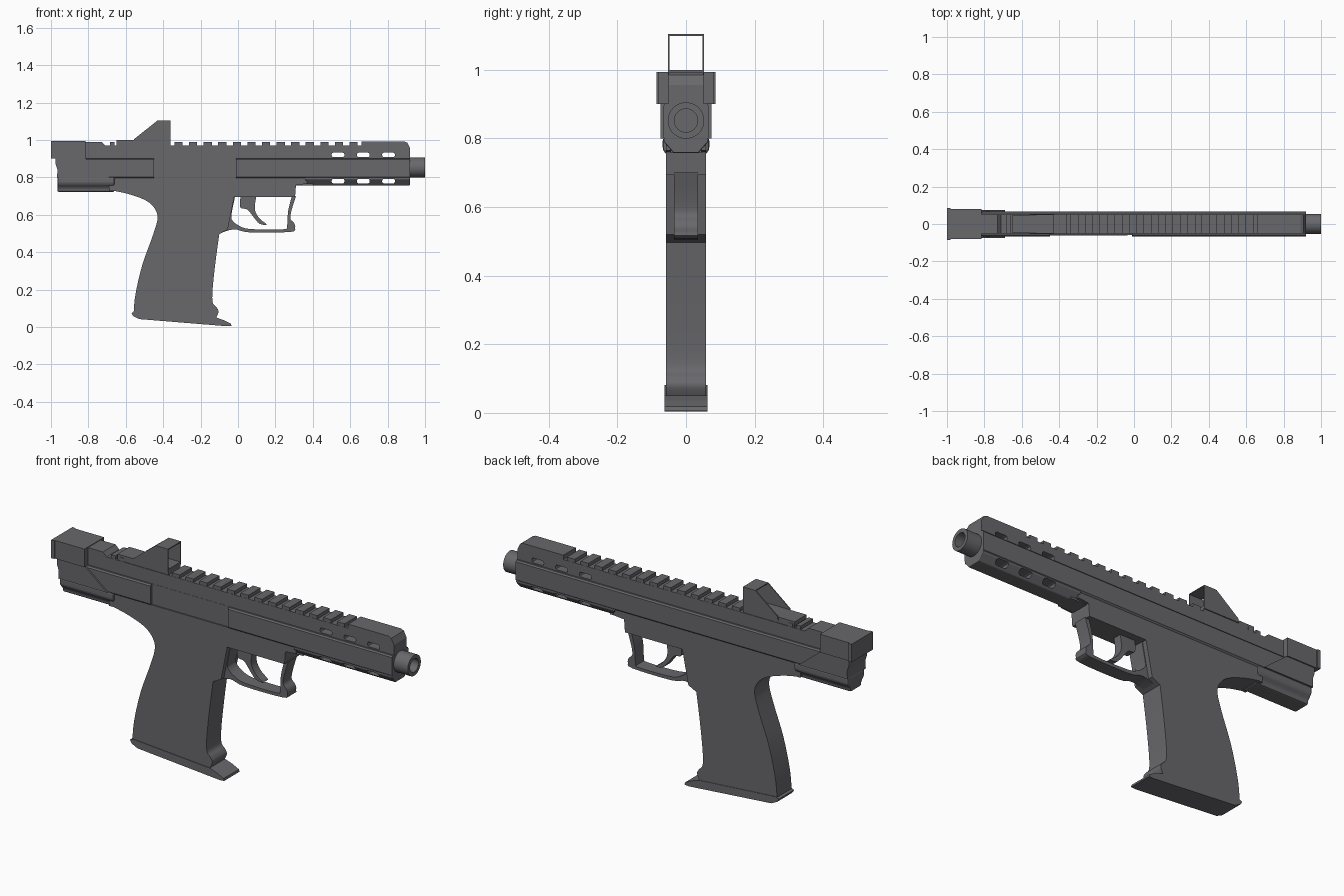
import bpy, bmesh
from mathutils import Vector

if "Cube" in bpy.data.objects:
    bpy.data.objects.remove(bpy.data.objects["Cube"], do_unlink=True)

steel = bpy.data.materials.new("dark_grey")
steel.use_nodes = True
GREY = (0.14, 0.138, 0.15, 1)
steel.diffuse_color = GREY
steel.node_tree.nodes["Principled BSDF"].inputs["Base Color"].default_value = GREY


def extrude(name, ring, shift, bevel=0):
    """Extrude a closed ring of 3D points along a vector."""
    bm = bmesh.new()
    face = bm.faces.new([bm.verts.new(p) for p in ring])
    out = bmesh.ops.extrude_face_region(bm, geom=[face])
    bmesh.ops.translate(bm, vec=shift, verts=[g for g in out["geom"] if isinstance(g, bmesh.types.BMVert)])
    bmesh.ops.recalc_face_normals(bm, faces=bm.faces)
    mesh = bpy.data.meshes.new(name)
    bm.to_mesh(mesh)
    bm.free()
    mesh.materials.append(steel)
    ob = bpy.data.objects.new(name, mesh)
    bpy.context.collection.objects.link(ob)
    if bevel:
        mod = ob.modifiers.new("edge", "BEVEL")
        mod.width, mod.segments = bevel, 2
        apply(ob, mod)
    return ob


def apply(ob, mod):
    select(ob)
    bpy.ops.object.modifier_apply(modifier=mod.name)


def select(ob):
    bpy.ops.object.select_all(action="DESELECT")
    ob.select_set(True)
    bpy.context.view_layer.objects.active = ob


def side(name, pts, half, y=0, bevel=0):
    """Side profile (x, z), thickened across y."""
    return extrude(name, [(x, y - half, z) for x, z in pts], (0, 2 * half, 0), bevel)


def section(name, half_pts, x0, x1, bevel=0):
    """Mirrored cross-section (y, z), swept along x."""
    ring = [(x0, y, z) for y, z in half_pts] + [(x0, -y, z) for y, z in reversed(half_pts)]
    return extrude(name, ring, (x1 - x0, 0, 0), bevel)


def box(name, x0, x1, z0, z1, half, y=0, bevel=0):
    return side(name, [(x0, z0), (x1, z0), (x1, z1), (x0, z1)], half, y, bevel)


def cylinder(name, x0, x1, r, z):
    bpy.ops.mesh.primitive_cylinder_add(vertices=40, radius=r, depth=x1 - x0,
                                        location=((x0 + x1) / 2, 0, z), rotation=(0, 1.5708, 0))
    ob = bpy.context.object
    ob.name = name
    ob.data.materials.append(steel)
    return ob


def cut(ob, cutter):
    mod = ob.modifiers.new("cut", "BOOLEAN")
    mod.operation, mod.solver, mod.object = "DIFFERENCE", "EXACT", cutter
    apply(ob, mod)
    bpy.data.objects.remove(cutter, do_unlink=True)


def smooth(ob):
    select(ob)
    bpy.ops.object.shade_smooth_by_angle(angle=0.6)


def curve(pts, steps=5):
    """Catmull-Rom curve through the points."""
    p = [Vector(q) for q in [pts[0], *pts, pts[-1]]]
    out = []
    for a, b, c, d in zip(p, p[1:], p[2:], p[3:]):
        for i in range(steps):
            t = i / steps
            out.append(tuple(0.5 * (2 * b + (c - a) * t + (2 * a - 5 * b + 4 * c - d) * t ** 2
                                    + (3 * b - a - 3 * c + d) * t ** 3)))
    return out + [tuple(pts[-1])]


# Upper slide, side band and lower handguard
slide = side("slide", [(-0.82, 0.88), (0.92, 0.88), (0.92, 0.955), (0.905, 0.985), (0.89, 0.992),
                       (0.66, 0.992), (0.66, 0.97), (-0.71, 0.97), (-0.73, 0.99), (-0.82, 0.99)], 0.051)
band = section("side_band", [(0.058, 0.795), (0.066, 0.803), (0.066, 0.895), (0.06, 0.902)], -0.82, 0.92)
cut(band, box("port", -0.45, -0.01, 0.7, 1.0, 0.05, y=-0.102))
guard = section("handguard", [(0.065, 0.8), (0.065, 0.79), (0.036, 0.757)], 0.36, 0.92, 0.004)
box("handguard_root", 0.29, 0.4, 0.757, 0.8, 0.045)

# Ventilation slots right through the forward part
for x in (0.535, 0.67, 0.805):
    cut(slide, box("slot", x - 0.034, x + 0.034, 0.908, 0.932, 0.2, bevel=0.009))
    cut(guard, box("slot", x - 0.034, x + 0.034, 0.767, 0.792, 0.2, bevel=0.009))

# Top rail teeth
for i in range(13):
    x = -0.34 + i * 0.078
    box("rail_tooth", x, x + 0.044, 0.965, 0.988, 0.05)
for x in (-0.685, -0.64):
    box("rear_tooth", x, x + 0.025, 0.965, 0.988, 0.05)

# Barrel with open bore
barrel = cylinder("barrel", 0.88, 1.0, 0.053, 0.852)
cut(barrel, cylinder("bore", 0.93, 1.1, 0.034, 0.852))
smooth(barrel)

# Rear housing
box("rear_cap", -0.985, -0.815, 0.9, 0.993, 0.08)
box("rear_plate", -1.0, -0.982, 0.9, 0.993, 0.086)
side("rear_cheek", [(-0.975, 0.905), (-0.975, 0.87), (-0.965, 0.84), (-0.968, 0.8), (-0.69, 0.8),
                    (-0.82, 0.905)], 0.074)
section("rear_underside", [(0.068, 0.802), (0.068, 0.766), (0.046, 0.742), (0.044, 0.722)],
        -0.966, -0.66, 0.008)

# Frame and grip in one piece
back = curve([(-0.665, 0.728), (-0.59, 0.712), (-0.5, 0.68), (-0.45, 0.64), (-0.43, 0.583), (-0.455, 0.49),
              (-0.51, 0.337), (-0.548, 0.176), (-0.559, 0.06)])
front = curve([(-0.12, 0.045), (-0.104, 0.08), (-0.115, 0.105), (-0.135, 0.13), (-0.136, 0.2),
               (-0.12, 0.35), (-0.1, 0.497)], 4)
grip = side("frame_and_grip", [(-0.69, 0.797), (-0.69, 0.728)] + back + front
            + [(-0.055, 0.52), (-0.02, 0.695), (0.305, 0.695), (0.31, 0.76), (0.37, 0.765), (0.37, 0.797)], 0.059)
smooth(grip)

# Base plate with forward lip
side("base_plate", [(-0.57, 0.075), (-0.56, 0.058), (-0.527, 0.042), (-0.06, 0.004), (-0.035, 0.006),
                    (-0.038, 0.018), (-0.075, 0.036), (-0.115, 0.05), (-0.55, 0.082)], 0.062)

# Trigger guard
outer = curve([(-0.1, 0.5), (-0.02, 0.522), (0.06, 0.506), (0.28, 0.508), (0.305, 0.53), (0.3, 0.555),
               (0.28, 0.58), (0.288, 0.63), (0.31, 0.7)], 4)
inner = curve([(0.288, 0.7), (0.268, 0.62), (0.262, 0.54), (0.24, 0.522), (0.06, 0.524), (0.0, 0.545),
               (-0.03, 0.57), (-0.035, 0.6), (-0.015, 0.7)], 4)
smooth(side("trigger_guard", outer + inner + [(-0.09, 0.6)], 0.035))

# Trigger
blade = curve([(0.015, 0.71), (0.012, 0.64), (0.05, 0.628), (0.085, 0.585), (0.115, 0.552), (0.155, 0.544)], 4)
edge = curve([(0.15, 0.553), (0.115, 0.58), (0.09, 0.63), (0.1, 0.71)], 4)
smooth(side("trigger", blade + edge, 0.022))

# Open sight on top
box("sight_base", -0.65, -0.36, 0.965, 1.0, 0.048)
for s in (-1, 1):
    side("sight_wall", [(-0.56, 0.985), (-0.36, 0.985), (-0.36, 1.104), (-0.43, 1.104), (-0.555, 1.005)],
         0.0025, y=s * 0.0505)
box("sight_roof", -0.43, -0.36, 1.099, 1.104, 0.053)
